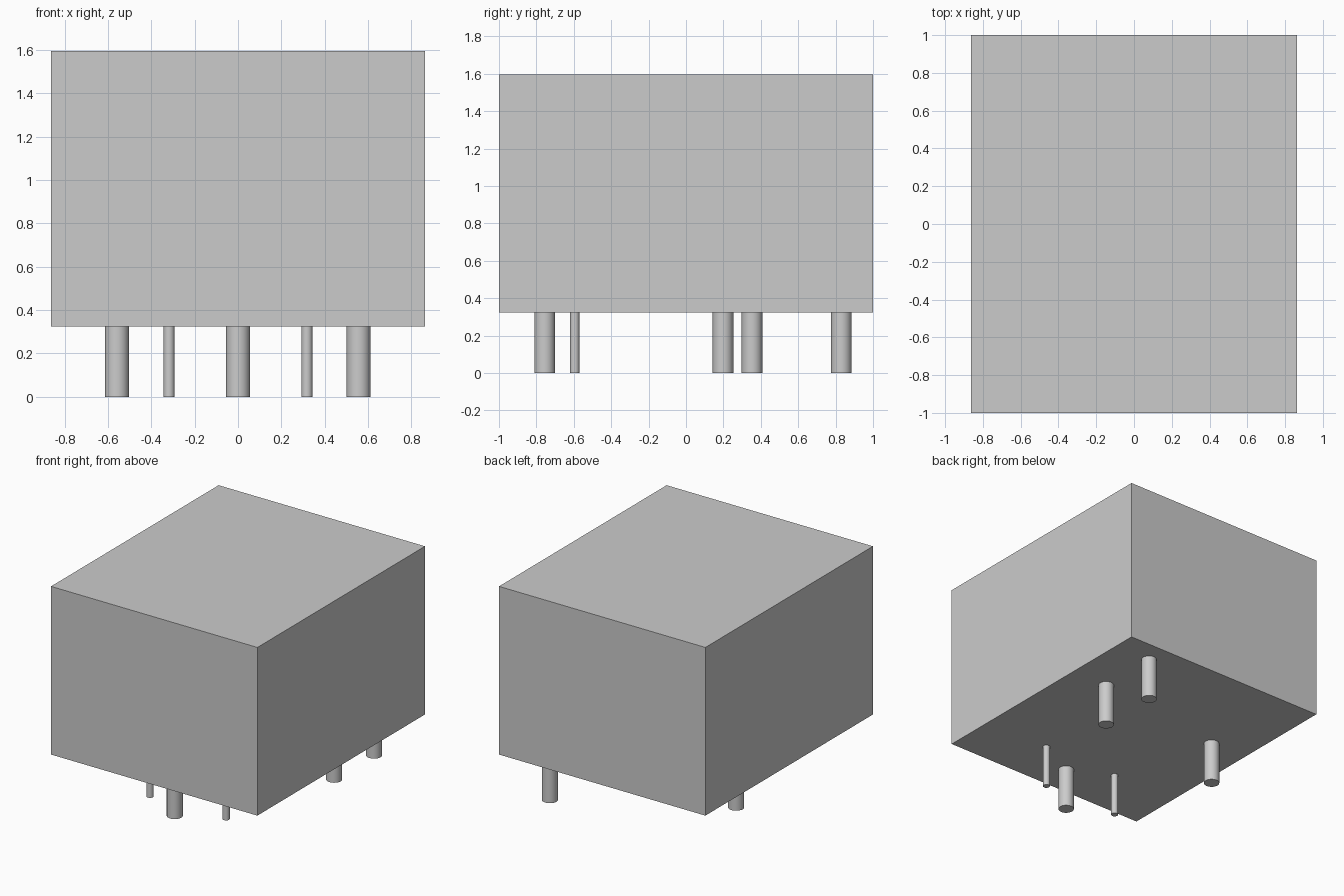
import bpy
import math

old = bpy.data.objects.get("Cube")
if old:
    bpy.data.objects.remove(old, do_unlink=True)


def make_material(name, color):
    mat = bpy.data.materials.new(name)
    mat.use_nodes = True
    mat.diffuse_color = color
    mat.node_tree.nodes["Principled BSDF"].inputs["Base Color"].default_value = color
    return mat


grey = make_material("light grey", (0.6, 0.6, 0.6, 1))

BASE = 0.325   # underside of the housing
TOP = 1.595


def add_pin(name, x, y, radius):
    """Round pin from the ground up to the housing underside."""
    bpy.ops.mesh.primitive_cylinder_add(vertices=32, radius=radius, depth=BASE,
                                        location=(x, y, BASE / 2))
    pin = bpy.context.object
    pin.name = name
    pin.data.materials.append(grey)
    bpy.ops.object.shade_smooth_by_angle(angle=math.radians(30))


# Housing block
bpy.ops.mesh.primitive_cube_add(size=1, location=(0, 0, (BASE + TOP) / 2))
housing = bpy.context.object
housing.name = "housing"
housing.scale = (1.724, 2, TOP - BASE)
bpy.ops.object.transform_apply(location=False, rotation=False, scale=True)
housing.data.materials.append(grey)

# Thick contact pins
for name, x, y in (("front_pin", 0, -0.755), ("right_pin", -0.558, 0.198),
                   ("left_middle_pin", 0.556, 0.353), ("left_back_pin", 0.556, 0.83)):
    add_pin(name, x, y, 0.055)

# Thin coil pins, one on each side
for side, x in (("left", 0.318), ("right", -0.318)):
    add_pin(side + "_coil_pin", x, -0.595, 0.025)
